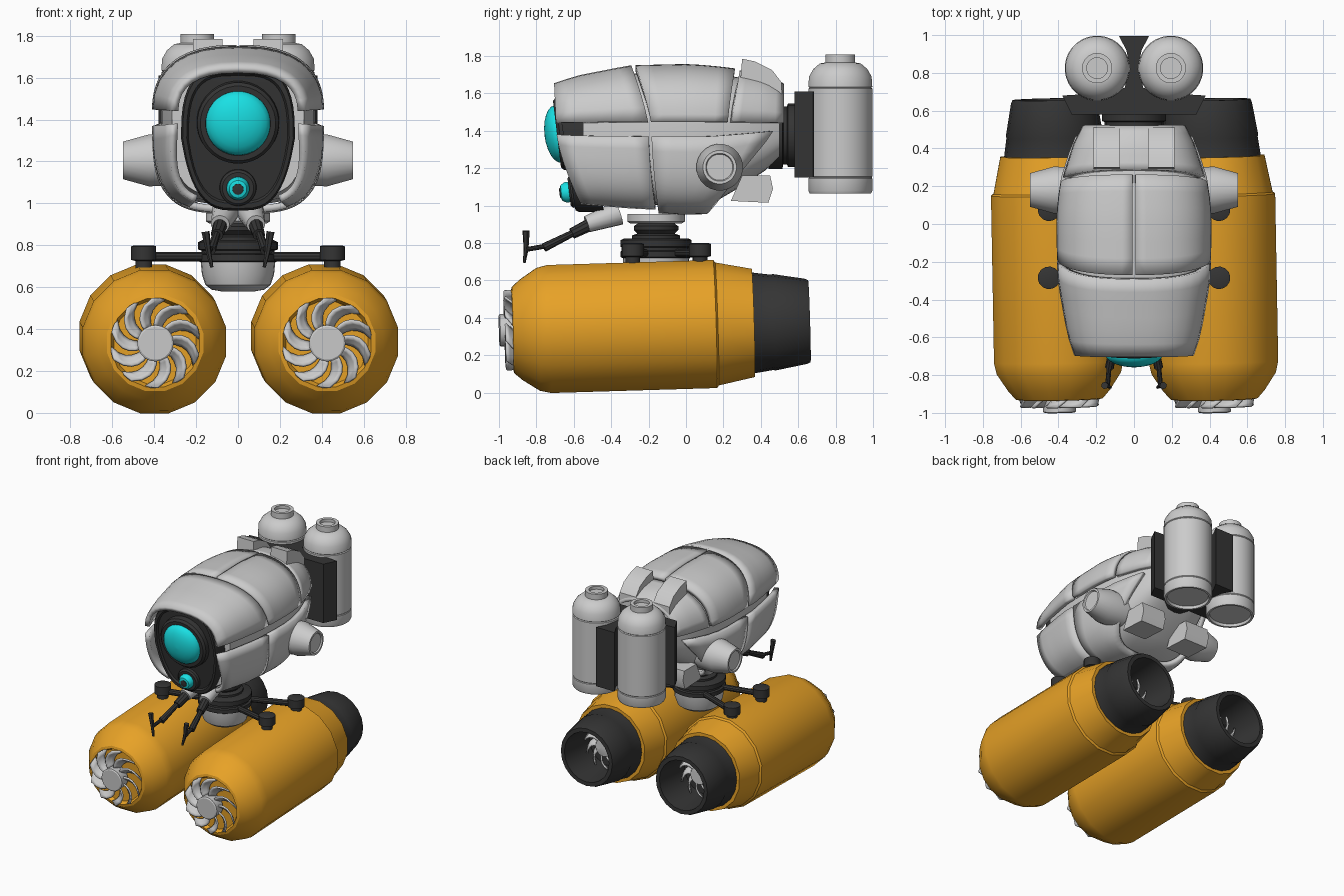
import bpy, bmesh
from math import sin, cos, pi, radians, copysign
from mathutils import Vector

if "Cube" in bpy.data.objects:
    bpy.data.objects.remove(bpy.data.objects["Cube"])


def material(name, rgb):
    m = bpy.data.materials.new(name)
    m.diffuse_color = (*rgb, 1)
    m.use_nodes = True
    m.node_tree.nodes["Principled BSDF"].inputs["Base Color"].default_value = m.diffuse_color
    return m


ORANGE = material("orange_paint", (0.80, 0.36, 0.02))
DARK = material("dark_metal", (0.035, 0.035, 0.035))
CYAN = material("cyan_glass", (0.01, 0.75, 0.78))


def skin(name, rings, mat=None, closed=True, caps=True, solid=0, angle=32):
    """Join rings of points with quads; optionally cap both ends or add thickness."""
    bm = bmesh.new()
    vs = [[bm.verts.new(p) for p in r] for r in rings]
    n = len(rings[0])
    for a, b in zip(vs, vs[1:]):
        for i in range(n if closed else n - 1):
            j = (i + 1) % n
            bm.faces.new((a[i], a[j], b[j], b[i]))
    if caps and closed:
        bm.faces.new(vs[0])
        bm.faces.new(vs[-1])
    bmesh.ops.remove_doubles(bm, verts=bm.verts, dist=1e-5)
    bmesh.ops.recalc_face_normals(bm, faces=bm.faces)
    me = bpy.data.meshes.new(name)
    bm.to_mesh(me)
    bm.free()
    me.shade_smooth()
    me.set_sharp_from_angle(angle=radians(angle))
    ob = bpy.data.objects.new(name, me)
    bpy.context.collection.objects.link(ob)
    if mat:
        me.materials.append(mat)
    if solid:
        mod = ob.modifiers.new("thickness", "SOLIDIFY")
        mod.thickness = solid
        mod.offset = 0
    return ob


def lathe(name, prof, p, d, mat=None, n=24):
    """Turn a profile of (distance, radius) about the axis through p along d."""
    d = Vector(d).normalized()
    u = d.orthogonal().normalized()
    v = d.cross(u)
    ang = [2 * pi * (i + 0.5) / n for i in range(n)]
    rings = [[Vector(p) + d * h + (u * cos(a) + v * sin(a)) * max(r, 1e-4) for a in ang]
             for h, r in prof]
    return skin(name, rings, mat)


def rod(name, p, q, r, r2=None, mat=DARK, n=10):
    d = Vector(q) - Vector(p)
    return lathe(name, [(0, r), (d.length, r2 or r)], p, d, mat, n)


def prism(name, pts, axis, a, b, mat=None):
    """Extrude a flat outline along x (points are y, z) or along z (points are x, y)."""
    put = (lambda k, p: (k, *p)) if axis == "x" else (lambda k, p: (*p, k))
    return skin(name, [[put(k, p) for p in pts] for k in (a, b)], mat)


# Body surface: stations of y, half width, top z, bottom z
SEAM = 1.43
STATIONS = [(-0.70, 0.315, 1.655, 1.04), (-0.58, 0.355, 1.695, 0.99), (-0.30, 0.405, 1.75, 0.965),
            (0.0, 0.412, 1.757, 0.95), (0.12, 0.405, 1.75, 0.955), (0.25, 0.385, 1.735, 1.03),
            (0.42, 0.33, 1.71, 1.14), (0.52, 0.28, 1.66, 1.23)]


def hull(y, deg, inset=0.0):
    for s, e in zip(STATIONS, STATIONS[1:]):
        if y <= e[0]:
            break
    f = (y - s[0]) / (e[0] - s[0])
    w, top, bot = (s[i] + (e[i] - s[i]) * f for i in (1, 2, 3))
    c, k = cos(radians(deg)), sin(radians(deg))
    n = 2.5 if k > 0 else 3.6
    h = (top - SEAM if k > 0 else SEAM - bot) - inset
    return Vector(((w - inset) * copysign(abs(c) ** (2 / n), c), y,
                   SEAM + h * copysign(abs(k) ** (2 / n), k)))


def panel(name, a0, a1, seam, far, inset=0.017):
    """Shell plate; its y ends slide from 'seam' at the side to 'far' at the top or bottom."""
    rings = []
    for i in range(17):
        a = a0 + (a1 - a0) * i / 16
        k = abs(sin(radians(a)))
        y0, y1 = (s + (f - s) * k for s, f in zip(seam, far))
        rings.append([hull(y0 + (y1 - y0) * j / 6, a, inset) for j in range(7)])
    return skin(name, rings, closed=False, solid=0.034)


skin("body_core", [[hull(y, a * 9, 0.045) for a in range(40)]
                   for y in (-0.55, -0.3, 0, 0.12, 0.25, 0.42, 0.5)])
panel("hood_panel", 1.5, 178.5, (-0.69, -0.20), (-0.70, -0.29))
panel("rear_top_panel", 1.5, 178.5, (0.24, 0.515), (0.285, 0.515), 0.025)
for s, side in ((1, "right"), (-1, "left")):
    m = lambda a: a if s > 0 else 180 - a
    panel(side + "_top_panel", m(1.5), m(89.6), (-0.185, 0.22), (-0.27, 0.26))
    panel(side + "_cheek_panel", m(-1.5), m(-68), (-0.69, -0.20), (-0.55, -0.16))
    panel(side + "_belly_panel", m(-1.5), m(-89), (-0.185, 0.47), (-0.145, 0.11))

    # Rear fins above and below the shell
    x0, x1 = sorted((s * 0.075, s * 0.215))
    prism(side + "_top_fin", [(0.29, 1.66), (0.30, 1.785), (0.37, 1.77), (0.46, 1.725),
                              (0.51, 1.66), (0.515, 1.55)], "x", x0, x1)
    x0, x1 = sorted((s * 0.10, s * 0.30))
    prism(side + "_lower_fin", [(0.24, 1.025), (0.44, 1.015), (0.465, 1.09), (0.45, 1.16),
                                (0.30, 1.16)], "x", x0, x1)

    # Shoulder stub
    lathe(side + "_shoulder", [(0.28, 0.12), (0.425, 0.125), (0.55, 0.09), (0.55, 0.075), (0.54, 0.07)],
          (0, 0.18, 1.205), (s, 0, 0))

    # Gripper arm
    rod(side + "_arm_socket", (s * 0.06, -0.36, 0.96), (s * 0.085, -0.53, 0.90), 0.065, 0.045, None, 14)
    rod(side + "_upper_arm", (s * 0.08, -0.49, 0.91), (s * 0.10, -0.61, 0.85), 0.036, 0.03)
    rod(side + "_forearm", (s * 0.10, -0.59, 0.86), (s * 0.13, -0.76, 0.775), 0.018, 0.024)
    rod(side + "_wrist", (s * 0.13, -0.74, 0.785), (s * 0.14, -0.855, 0.765), 0.013)
    rod(side + "_upper_finger", (s * 0.14, -0.855, 0.765), (s * 0.155, -0.855, 0.865), 0.013, 0.02, DARK, 6)
    rod(side + "_lower_finger", (s * 0.14, -0.855, 0.765), (s * 0.125, -0.865, 0.695), 0.013, 0.008, DARK, 6)

    # Back tank
    lathe(side + "_tank", [(1.085, 0.145), (1.065, 0.15), (1.065, 0.165), (1.08, 0.172), (1.145, 0.172),
                           (1.15, 0.168), (1.155, 0.172), (1.625, 0.172), (1.63, 0.166), (1.635, 0.172),
                           (1.69, 0.168), (1.73, 0.145), (1.76, 0.11), (1.765, 0.08), (1.808, 0.08),
                           (1.808, 0.055), (1.785, 0.055)], (s * 0.195, 0.825, 0), (0, 0, 1), None, 32)

    # Thruster pod: casing, nozzle, intake fan, outlet fan
    base, axis = Vector((s * 0.41 - 0.002, 0, 0.362)), Vector((-0.018, 1, 0.03)).normalized()
    lathe(side + "_pod_casing", [(-0.90, 0.20), (-0.93, 0.215), (-0.925, 0.235), (-0.88, 0.275),
                                 (-0.79, 0.335), (-0.73, 0.349), (0.155, 0.349), (0.165, 0.335),
                                 (0.36, 0.295), (0.36, 0.25)], base, axis, ORANGE, 16)
    lathe(side + "_nozzle", [(0.34, 0.27), (0.37, 0.268), (0.46, 0.255), (0.47, 0.258), (0.64, 0.228),
                             (0.66, 0.22), (0.66, 0.19), (0.50, 0.175), (0.37, 0.17)], base, axis, DARK, 20)
    u = axis.orthogonal().normalized()
    v = axis.cross(u)
    for label, at, size, reach in (("intake", -0.945, 0.212, 0.055), ("outlet", 0.42, 0.165, -0.03)):
        lathe(f"{side}_{label}_hub", [(at + 0.03, size * 0.4), (at - reach * 0.9, size * 0.41),
                                      (at - reach, size * 0.37)], base, axis, None, 20)
        for b in range(10):
            rows = []
            for j in range(6):
                f = j / 5
                r = size * (0.35 + 0.65 * f)
                mid = 2 * pi * b / 10 + 0.55 * f * f
                half = 0.21 * (1 - 0.35 * f * f)
                rows.append([base + axis * (at + 0.022 * t) + (u * cos(mid + t * half)
                             + v * sin(mid + t * half)) * r for t in (-1, -0.3, 0.4, 1)])
            skin(f"{side}_{label}_blade", rows, closed=False, solid=0.012)

    # Struts from the neck ring to the pod
    for y, place in ((-0.285, "front"), (0.075, "rear")):
        x = s * 0.45
        rod(f"{side}_{place}_strut", (s * 0.10, -0.13 + (y + 0.1) * 0.4, 0.745), (x, y, 0.745), 0.022)
        lathe(f"{side}_{place}_joint", [(0.665, 0.04), (0.725, 0.04), (0.73, 0.06), (0.795, 0.06),
                                        (0.80, 0.045)], (x, y, 0), (0, 0, 1), DARK, 14)

# Face plate: rounded outline leaning back toward the chin
def face_ring(scale, push):
    pts = []
    for i in range(40):
        c, k = cos(2 * pi * i / 40), sin(2 * pi * i / 40)
        z = 1.31 + scale * 0.345 * copysign(abs(k) ** 0.7, k)
        x = scale * (0.272 - 0.06 * max(0, 1.31 - z) / 0.345) * copysign(abs(c) ** 0.6, c)
        pts.append((x, -0.675 + 0.16 * max(0, 1.5 - z) + push, z))
    return pts


skin("face_plate", [face_ring(1, 0.15), face_ring(1, 0.02), face_ring(0.97, 0), face_ring(0.90, 0),
                    face_ring(0.87, 0.015), face_ring(0.4, 0.015)], DARK)

# Eyes
lean = (0, -1, -0.12)
lathe("main_eye_rim", [(-0.05, 0.20), (0.015, 0.195), (0.03, 0.18), (0.03, 0.155), (0.01, 0.15)],
      (0, -0.66, 1.385), lean, DARK, 32)
lathe("main_eye_lens", [(0.0, 0.155)] + [(0.02 + 0.072 * sin(a * pi / 12), 0.155 * cos(a * pi / 12))
      for a in range(7)], (0, -0.665, 1.385), lean, CYAN, 32)
lathe("small_eye_rim", [(-0.05, 0.09), (0.01, 0.087), (0.02, 0.075), (0.02, 0.05)],
      (0, -0.605, 1.075), lean, DARK)
lathe("small_eye_lens", [(0, 0.055), (0.04, 0.055), (0.062, 0.042), (0.066, 0.028)],
      (0, -0.605, 1.075), lean, CYAN)
lathe("small_eye_pupil", [(0.05, 0.028), (0.07, 0.026), (0.072, 0.018)], (0, -0.605, 1.075), lean, DARK)

# Neck and hip bowl
neck = (0, -0.16, 0)
lathe("neck_plate", [(0.905, 0.14), (0.915, 0.155), (0.955, 0.155)], neck, (0, 0, 1))
lathe("neck_column", [(0.80, 0.13), (0.84, 0.13), (0.85, 0.10), (0.87, 0.12), (0.89, 0.12), (0.91, 0.09)],
      neck, (0, 0, 1), DARK)
lathe("neck_ring", [(0.715, 0.17), (0.725, 0.19), (0.755, 0.19), (0.76, 0.175), (0.775, 0.175),
                    (0.78, 0.19), (0.815, 0.19), (0.825, 0.17)], neck, (0, 0, 1), DARK, 28)
lathe("hip_bowl", [(0.58, 0.08), (0.588, 0.125), (0.61, 0.155), (0.66, 0.172), (0.72, 0.178)],
      neck, (0, 0, 1), None, 28)

# Tank bracket and its connector
right_half = [(0.33, 0.58), (0.38, 0.68), (0.22, 0.69), (0.05, 0.72), (0.022, 0.82), (0.04, 0.92), (0.08, 0.995)]
prism("tank_bracket", right_half + [(-x, y) for x, y in reversed(right_half)], "z", 1.15, 1.61, DARK)
lathe("bracket_connector", [(0.44, 0.18), (0.515, 0.18), (0.52, 0.155), (0.54, 0.155), (0.545, 0.17),
                            (0.60, 0.17)], (0, 0, 1.375), (0, 1, 0), DARK, 20)
